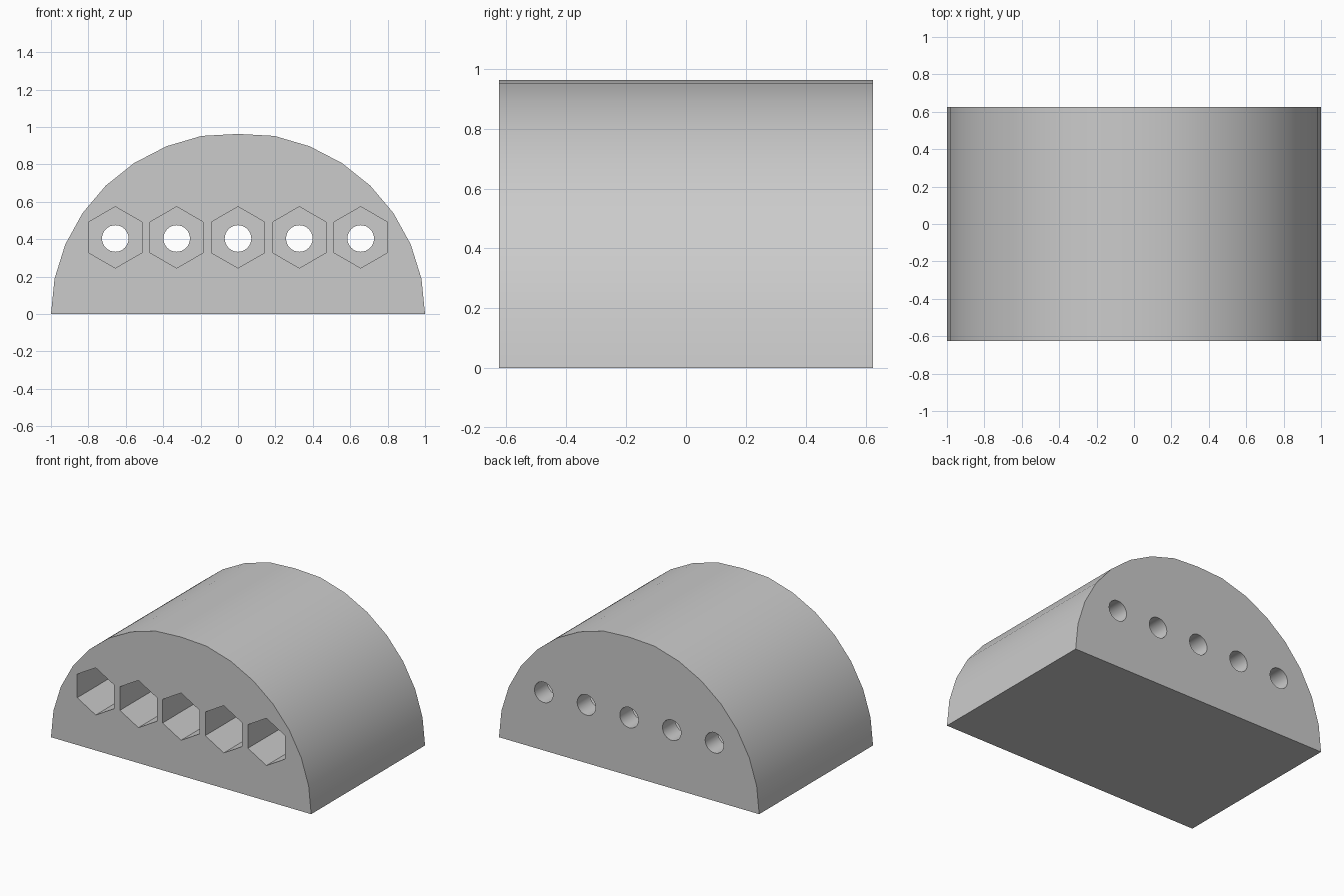
import bpy
import bmesh
from math import sin, cos, pi, radians

old = bpy.data.objects.get("Cube")
if old:
    bpy.data.objects.remove(old, do_unlink=True)

HALF_DEPTH = 0.625
BACK_WALL = 0.14
SPACING = 0.328

grey = bpy.data.materials.new("plain grey")
grey.use_nodes = True
colour = (0.6, 0.6, 0.6, 1)
grey.diffuse_color = colour
grey.node_tree.nodes["Principled BSDF"].inputs["Base Color"].default_value = colour


def prism(name, profile, y0, y1):
    """Extrude an x-z profile along y."""
    bm = bmesh.new()
    face = bm.faces.new([bm.verts.new((x, y0, z)) for x, z in profile])
    new = bmesh.ops.extrude_face_region(bm, geom=[face])["geom"]
    moved = [v for v in new if isinstance(v, bmesh.types.BMVert)]
    bmesh.ops.translate(bm, verts=moved, vec=(0, y1 - y0, 0))
    bmesh.ops.recalc_face_normals(bm, faces=bm.faces)
    mesh = bpy.data.meshes.new(name)
    bm.to_mesh(mesh)
    bm.free()
    mesh.materials.append(grey)
    obj = bpy.data.objects.new(name, mesh)
    bpy.context.collection.objects.link(obj)
    return obj


def ring(x, z, radius, sides):
    """Regular polygon with a corner at the top."""
    return [(x + radius * sin(2 * pi * i / sides), z + radius * cos(2 * pi * i / sides))
            for i in range(sides)]


# Half-round block, slightly flattened at the crown
arch = [(cos(pi * i / 16), min(0.971 * sin(pi * i / 16), 0.963)) for i in range(17)]
block = prism("holder_block", arch, -HALF_DEPTH, HALF_DEPTH)
bpy.context.view_layer.objects.active = block
block.select_set(True)


def cut(cutter):
    """Subtract a cutter from the block and discard it."""
    cutter.hide_render = True
    mod = block.modifiers.new("cut", "BOOLEAN")
    mod.operation = "DIFFERENCE"
    mod.solver = "EXACT"
    mod.object = cutter
    bpy.ops.object.modifier_apply(modifier=mod.name)
    bpy.data.objects.remove(cutter, do_unlink=True)


# Five hexagonal sockets, each with a round hole through the back wall
for i in range(-2, 3):
    x = i * SPACING
    cut(prism("hex_socket", ring(x, 0.41, 0.164, 6), -HALF_DEPTH - 0.1, HALF_DEPTH - BACK_WALL))
    cut(prism("round_hole", ring(x, 0.404, 0.071, 32), 0, HALF_DEPTH + 0.1))

# Smooth barrel and bores, crisp rims
bpy.ops.object.shade_smooth_by_angle(angle=radians(30))
